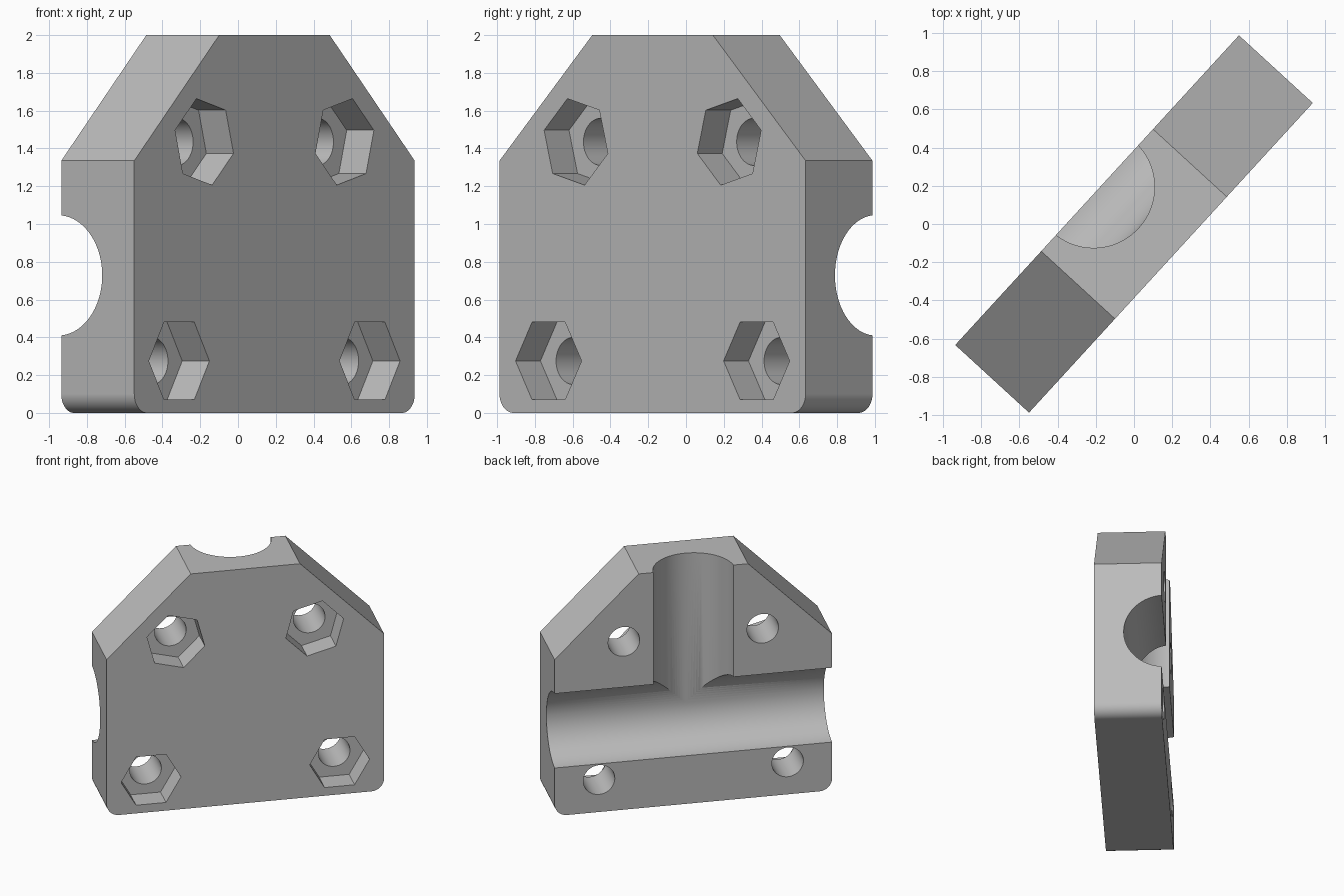
import bpy, bmesh
from math import radians, sin, cos, pi
from mathutils import Matrix, Vector

if "Cube" in bpy.data.objects:
    bpy.data.objects.remove(bpy.data.objects["Cube"])

HALF_W, THICK, TOP = 1.099, 0.524, 2.0
SHOULDER, TOP_HALF, FILLET = 1.335, 0.433, 0.1
FRONT, BACK = -THICK / 2, THICK / 2
BORE_R, BORE_Z, BORE_OFFSET = 0.3185, 0.728, 0.0245
HEX_R, HEX_DEPTH, HOLE_R = 0.237, 0.195, 0.125

grey = bpy.data.materials.new("plain grey")
grey.use_nodes = True
colour = (0.5, 0.5, 0.5, 1)
grey.diffuse_color = colour
grey.node_tree.nodes["Principled BSDF"].inputs["Base Color"].default_value = colour


def prism(name, points, start, direction):
    """Extrude a closed outline of 3D points along a direction."""
    mesh = bpy.data.meshes.new(name)
    bm = bmesh.new()
    face = bm.faces.new([bm.verts.new(Vector(p) + Vector(start)) for p in points])
    new = bmesh.ops.extrude_face_region(bm, geom=[face])["geom"]
    bmesh.ops.translate(bm, vec=direction,
                        verts=[v for v in new if isinstance(v, bmesh.types.BMVert)])
    bmesh.ops.recalc_face_normals(bm, faces=bm.faces)
    bm.to_mesh(mesh)
    bm.free()
    mesh.materials.append(grey)
    obj = bpy.data.objects.new(name, mesh)
    bpy.context.collection.objects.link(obj)
    return obj


def rod(name, radius, sides, start, direction, turn=0):
    """Regular prism starting at a point and running along a direction."""
    rot = Vector(direction).to_track_quat("Z", "Y").to_matrix()
    if direction[1]:
        rot = Matrix.Rotation(pi / 2, 3, "X")
    ring = [rot @ Vector((radius * cos(turn + 2 * pi * i / sides),
                          radius * sin(turn + 2 * pi * i / sides), 0))
            for i in range(sides)]
    return prism(name, ring, start, direction)


def cut(target, cutter):
    mod = target.modifiers.new("cut", "BOOLEAN")
    mod.operation, mod.solver, mod.object = "DIFFERENCE", "EXACT", cutter
    bpy.ops.object.modifier_apply(modifier=mod.name)
    bpy.data.objects.remove(cutter)


# Plate outline: rounded lower corners, sloped shoulders
right_side = [(HALF_W - FILLET + FILLET * sin(a), 0, FILLET - FILLET * cos(a))
              for a in (radians(90 * i / 12) for i in range(13))]
right_side += [(HALF_W, 0, SHOULDER), (TOP_HALF, 0, TOP)]
outline = right_side + [(-x, y, z) for x, y, z in reversed(right_side)]
plate = prism("clamp_plate", outline, (0, FRONT, 0), (0, THICK, 0))
bpy.context.view_layer.objects.active = plate
plate.select_set(True)

# Half-round channels on the back: one across, one up to the top edge
bore_y = BACK + BORE_OFFSET
cut(plate, rod("cross_channel", BORE_R, 96, (-1.5, bore_y, BORE_Z), (3, 0, 0)))
cut(plate, rod("upright_channel", BORE_R, 96, (0, bore_y, BORE_Z), (0, 0, 2)))

# Bolt holes with hexagonal nut pockets on the front
for side in (-1, 1):
    for x, z, turn in ((0.747, 0.275, 0), (0.55, 1.435, radians(15))):
        cut(plate, rod("bolt_hole", HOLE_R, 48, (side * x, -1, z), (0, 2, 0)))
        cut(plate, rod("nut_pocket", HEX_R, 6, (side * x, FRONT - 0.2, z),
                       (0, 0.2 + HEX_DEPTH, 0), side * turn))

# Smooth the round walls, keep the flats flat, and turn the plate
bpy.ops.object.shade_smooth_by_angle(angle=radians(30))
normals = plate.modifiers.new("flat_faces", "WEIGHTED_NORMAL")
normals.keep_sharp = True
plate.rotation_euler.z = radians(47.5)
